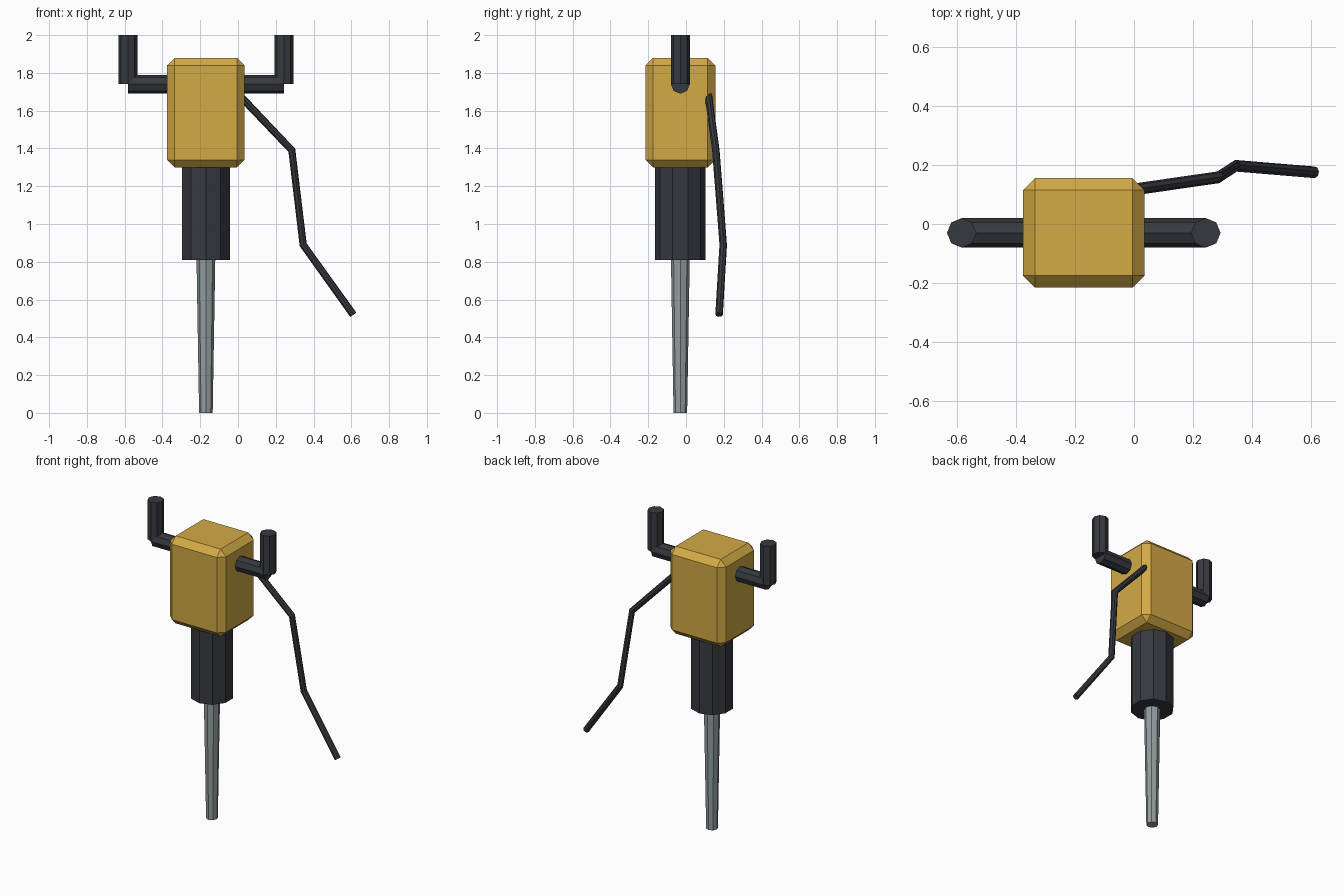
import bpy
import math
from mathutils import Vector

cube = bpy.data.objects.get("Cube")
if cube:
    bpy.data.objects.remove(cube, do_unlink=True)

CX, CY = -0.17, -0.03  # axis of the tool


def material(name, rgb):
    mat = bpy.data.materials.new(name)
    mat.use_nodes = True
    mat.diffuse_color = (*rgb, 1)
    mat.node_tree.nodes["Principled BSDF"].inputs["Base Color"].default_value = (*rgb, 1)
    return mat


yellow = material("yellow paint", (0.65, 0.40, 0.06))
dark = material("dark rubber", (0.036, 0.041, 0.050))
steel = material("grey steel", (0.29, 0.34, 0.35))


def rod(name, start, end, r1, r2, sides, mat):
    """Flat-sided rod, tapering from r1 at start to r2 at end."""
    start, end = Vector(start), Vector(end)
    axis = end - start
    bpy.ops.mesh.primitive_cone_add(vertices=sides, radius1=r1, radius2=r2,
                                    depth=axis.length, location=(start + end) / 2)
    obj = bpy.context.object
    obj.rotation_euler = Vector((0, 0, 1)).rotation_difference(axis).to_euler()
    obj.name = name
    obj.data.materials.append(mat)
    return obj


# Motor housing with chamfered edges
bpy.ops.mesh.primitive_cube_add(size=1, location=(CX, CY, 1.59))
housing = bpy.context.object
housing.name = "motor_housing"
housing.scale = (0.41, 0.37, 0.58)
bpy.ops.object.transform_apply(location=False, rotation=False, scale=True)
housing.data.materials.append(yellow)
chamfer = housing.modifiers.new("chamfer", "BEVEL")
chamfer.width = 0.04
chamfer.segments = 1

# Barrel and tapered chisel
rod("barrel", (CX, CY, 0.81), (CX, CY, 1.32), 0.133, 0.133, 10, dark)
rod("chisel", (CX, CY, 0), (CX, CY, 0.83), 0.036, 0.050, 8, steel)

# Crossbar and upright grips
REACH = 0.413
rod("handle_bar", (CX - REACH, CY, 1.74), (CX + REACH, CY, 1.74), 0.05, 0.05, 8, dark)
for side, sign in (("left", 1), ("right", -1)):
    x = CX + sign * REACH
    rod(side + "_grip", (x, CY, 1.74), (x, CY, 2.0), 0.05, 0.05, 8, dark)

# Air hose hanging from the rear left corner
path = [(0.0, 0.117, 1.69), (0.285, 0.158, 1.39), (0.345, 0.197, 0.89), (0.61, 0.175, 0.52)]
curve = bpy.data.curves.new("hose_path", "CURVE")
curve.dimensions = "3D"
curve.bevel_depth = 0.02
curve.bevel_resolution = 2
curve.use_fill_caps = True
spline = curve.splines.new("POLY")
spline.points.add(len(path) - 1)
for point, co in zip(spline.points, path):
    point.co = (*co, 1)
spline.use_smooth = False
curve.materials.append(dark)
hose = bpy.data.objects.new("air_hose", curve)
bpy.context.collection.objects.link(hose)
bpy.ops.object.select_all(action="DESELECT")
hose.select_set(True)
bpy.context.view_layer.objects.active = hose
bpy.ops.object.convert(target="MESH")
